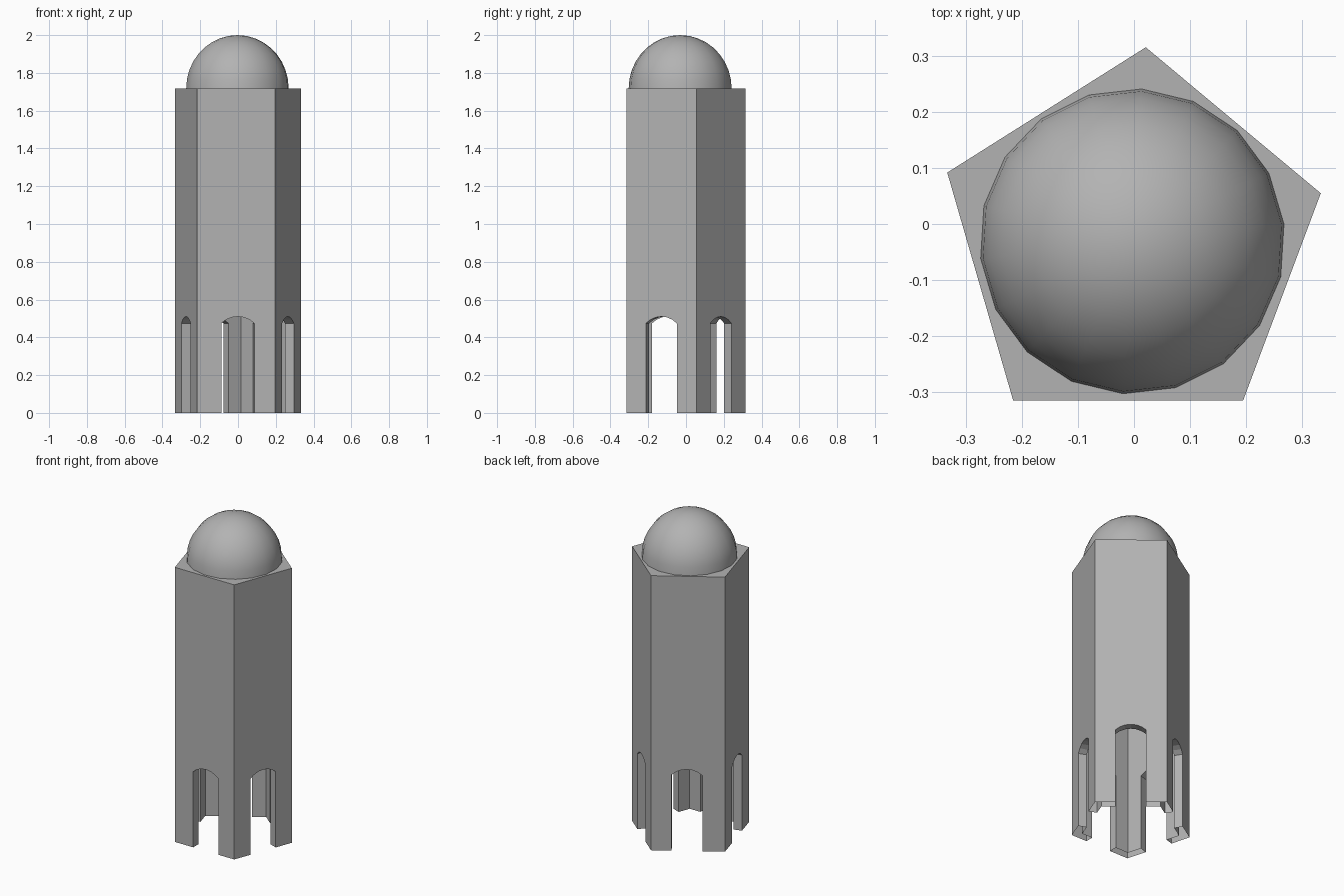
import bpy, bmesh, math
from mathutils import Vector

if "Cube" in bpy.data.objects:
    bpy.data.objects.remove(bpy.data.objects["Cube"])

PLAN = [Vector(p) for p in ((0.021, 0.316), (-0.334, 0.092), (-0.216, -0.316),
                            (0.195, -0.316), (0.334, 0.055))]
CENTRE = Vector((-0.001, -0.031))
TOP, WALL = 1.718, 0.05


def edge(i):
    a, b = PLAN[i % 5], PLAN[(i + 1) % 5]
    d = (b - a).normalized()
    return a, b, d, Vector((-d.y, d.x))      # inward normal


def inset(i):
    # mitred corner offset
    n1, n2 = edge(i - 1)[3], edge(i)[3]
    return PLAN[i] + (n1 + n2) * WALL / (1 + n1.dot(n2))


def extrude(bm, outline, vec):
    face = bm.faces.new([bm.verts.new(p) for p in outline])
    new = bmesh.ops.extrude_face_region(bm, geom=[face])["geom"]
    bmesh.ops.translate(bm, vec=vec,
                        verts=[g for g in new if isinstance(g, bmesh.types.BMVert)])


grey = bpy.data.materials.new("mid_grey")
grey.diffuse_color = (0.45, 0.45, 0.45, 1)
grey.use_nodes = True
grey.node_tree.nodes["Principled BSDF"].inputs["Base Color"].default_value = grey.diffuse_color


def finish(bm, name):
    bmesh.ops.recalc_face_normals(bm, faces=bm.faces[:])
    me = bpy.data.meshes.new(name)
    bm.to_mesh(me)
    bm.free()
    me.materials.append(grey)
    ob = bpy.data.objects.new(name, me)
    bpy.context.collection.objects.link(ob)
    return ob


# five-sided tower body
bm = bmesh.new()
extrude(bm, [(p.x, p.y, 0) for p in PLAN], Vector((0, 0, TOP)))
tower = finish(bm, "tower_body")

# hollow inside, open at the bottom
bm = bmesh.new()
extrude(bm, [(*inset(i), -0.1) for i in range(5)], Vector((0, 0, TOP - WALL + 0.1)))
cavity = finish(bm, "cavity_cutter")

# one arched opening in every wall, square to the tower centre
HALF, SPRING, RISE = 0.0875, 0.474, 0.036
R = (HALF ** 2 + RISE ** 2) / (2 * RISE)
A = math.asin(HALF / R)
arch = [(-HALF, -0.1), (HALF, -0.1)]
for k in range(7):
    t = A - 2 * A * k / 6
    arch.append((R * math.sin(t), SPRING + RISE - R + R * math.cos(t)))
bm = bmesh.new()
for i in range(5):
    a, b, d, n = edge(i)
    m = a + d * (CENTRE - a).dot(d) - n * 0.04
    extrude(bm, [(*(m + d * u), z) for u, z in arch], (n * 0.12).to_3d())
arches = finish(bm, "arch_cutter")

for cutter in (cavity, arches):
    mod = tower.modifiers.new(cutter.name, "BOOLEAN")
    mod.operation, mod.solver, mod.object = "DIFFERENCE", "EXACT", cutter
    bpy.context.view_layer.objects.active = tower
    bpy.ops.object.modifier_apply(modifier=mod.name)
    bpy.data.objects.remove(cutter)

# leave the foot of the walls open
bm = bmesh.new()
bm.from_mesh(tower.data)
foot = [f for f in bm.faces if all(v.co.z < 1e-4 for v in f.verts)]
bmesh.ops.delete(bm, geom=foot, context="FACES_ONLY")
bm.to_mesh(tower.data)
bm.free()

# smooth dome on top: 18-sided half sphere
bm = bmesh.new()
bmesh.ops.create_uvsphere(bm, u_segments=18, v_segments=18, radius=1)
bmesh.ops.delete(bm, geom=[v for v in bm.verts if v.co.z < -1e-4], context="VERTS")
dome = finish(bm, "dome")
dome.location = (-0.003, -0.031, TOP)
dome.rotation_euler.z = math.radians(-3.5)
dome.scale = (0.273, 0.273, 2 - TOP)
for p in dome.data.polygons:
    p.use_smooth = True
